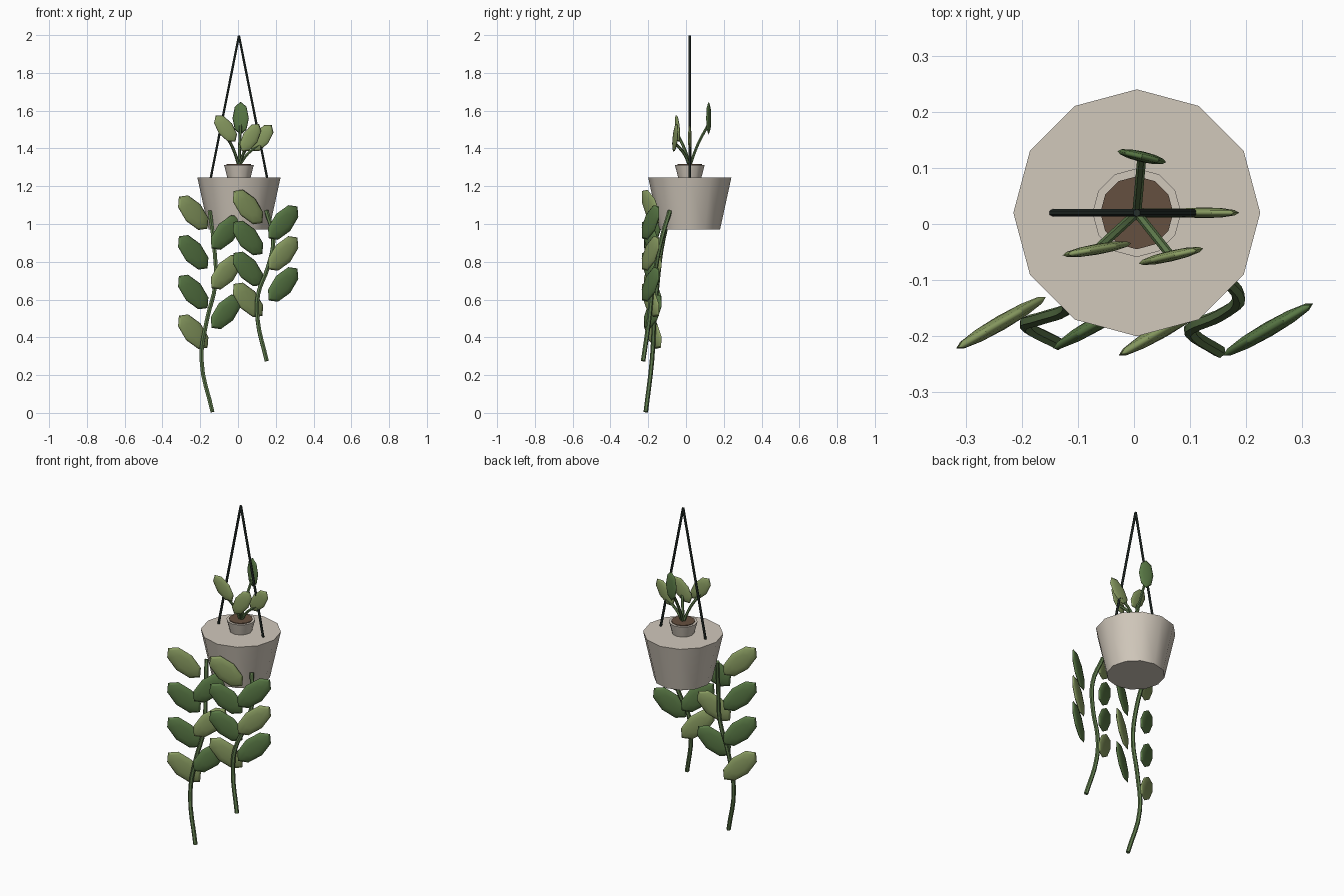
import bpy
from math import radians
from mathutils import Matrix, Vector

if "Cube" in bpy.data.objects:
    bpy.data.objects.remove(bpy.data.objects["Cube"])


def material(name, rgb):
    m = bpy.data.materials.new(name)
    m.diffuse_color = (*rgb, 1)
    m.use_nodes = True
    m.node_tree.nodes["Principled BSDF"].inputs["Base Color"].default_value = m.diffuse_color
    return m


CERAMIC = material("ceramic", (0.64, 0.58, 0.50))
SOIL = material("soil", (0.13, 0.08, 0.05))
CORD = material("cord", (0.02, 0.03, 0.025))
STEM = material("stem", (0.11, 0.19, 0.07))
LIGHT = material("leaf_light", (0.25, 0.33, 0.12))
DARK = material("leaf_dark", (0.10, 0.19, 0.06))
CX, CY = 0.005, 0.02


def finish(name, mat):
    ob = bpy.context.object
    ob.name = name
    ob.data.materials.clear()
    ob.data.materials.append(mat)
    bpy.ops.object.shade_smooth_by_angle(angle=radians(40))
    return ob


def cone(name, r1, r2, z1, z2, mat):
    bpy.ops.mesh.primitive_cone_add(vertices=12, radius1=r1, radius2=r2, depth=z2 - z1,
                                    location=(CX, CY, (z1 + z2) / 2))
    return finish(name, mat)


def tube(name, points, r, mat):
    cu = bpy.data.curves.new(name, 'CURVE')
    cu.dimensions = '3D'
    cu.bevel_depth, cu.bevel_resolution = r, 1
    cu.resolution_u, cu.use_fill_caps = 4, True
    sp = cu.splines.new('BEZIER')
    sp.bezier_points.add(len(points) - 1)
    for bp, p in zip(sp.bezier_points, points):
        bp.co = p
        bp.handle_left_type = bp.handle_right_type = 'AUTO'
    ob = bpy.data.objects.new(name, cu)
    bpy.context.collection.objects.link(ob)
    bpy.ops.object.select_all(action='DESELECT')
    ob.select_set(True)
    bpy.context.view_layer.objects.active = ob
    bpy.ops.object.convert(target='MESH')
    return finish(name, mat)


def leaf(name, centre, half_len, tilt, yaw, mat):
    """Flattened eight-sided leaf; tilt leans it to +x, yaw turns it about z."""
    bpy.ops.mesh.primitive_uv_sphere_add(segments=8, ring_count=6, radius=1)
    ob = finish(name, mat)
    shape = Matrix.Diagonal((0.51 * half_len, half_len, 0.11 * half_len, 1))
    upright = Matrix.Rotation(radians(90), 4, 'X')
    ob.data.transform(Matrix.Rotation(radians(yaw), 4, 'Z')
                      @ Matrix.Rotation(radians(tilt), 4, 'Y') @ upright @ shape)
    ob.location = centre
    return ob


# Pots and soil
cone("hanging_pot", 0.16, 0.22, 0.97, 1.245, CERAMIC)
cone("inner_pot", 0.06, 0.079, 1.24, 1.313, CERAMIC)
cone("soil", 0.065, 0.065, 1.30, 1.317, SOIL)

# Hanging cords
for side, s in (("left", -1), ("right", 1)):
    tube(f"cord_{side}", [(CX, CY, 1.997), (CX + s * 0.15, CY, 1.24)], 0.007, CORD)

# Upright sprouts: leaf centre, tilt, yaw, material
sprouts = [((0.125, 0.02, 1.455), 38, 0, LIGHT),
           ((0.014, 0.12, 1.56), 0, -13, DARK),
           ((-0.066, -0.045, 1.505), -37, 10, LIGHT),
           ((0.066, -0.057, 1.457), 32, 13, LIGHT)]
for i, (c, tilt, yaw, mat) in enumerate(sprouts):
    base, tip = Vector((CX, CY, 1.305)), Vector(c)
    tip.z -= 0.03
    mid = base.lerp(tip, 0.4)
    mid.z += 0.02
    tube(f"sprout_stem_{i}", [base, mid, tip], 0.008, STEM)
    leaf(f"sprout_leaf_{i}", c, 0.087, tilt, yaw, mat)

# Trailing vines: path, column x positions, leaf depth, first height, step
vines = {
    "left": ([(-0.15, -0.085, 1.07), (-0.125, -0.13, 0.87), (-0.12, -0.152, 0.68),
              (-0.165, -0.168, 0.49), (-0.193, -0.18, 0.28), (-0.135, -0.213, 0.005)],
             (-0.237, -0.064), -0.176, 1.06, 0.105),
    "right": ([(0.15, -0.085, 1.07), (0.187, -0.13, 0.92), (0.158, -0.16, 0.77),
               (0.107, -0.182, 0.63), (0.103, -0.195, 0.50), (0.152, -0.227, 0.275)],
              (0.053, 0.239), -0.188, 1.09, 0.082),
}
for side, (path, columns, y, z0, step) in vines.items():
    tube(f"vine_{side}", path, 0.012, STEM)
    for i in range(7):
        leaf(f"vine_{side}_leaf_{i}", (columns[i % 2], y, z0 - step * i), 0.122,
             46 if i % 2 else -46, 30, DARK if i % 3 else LIGHT)
